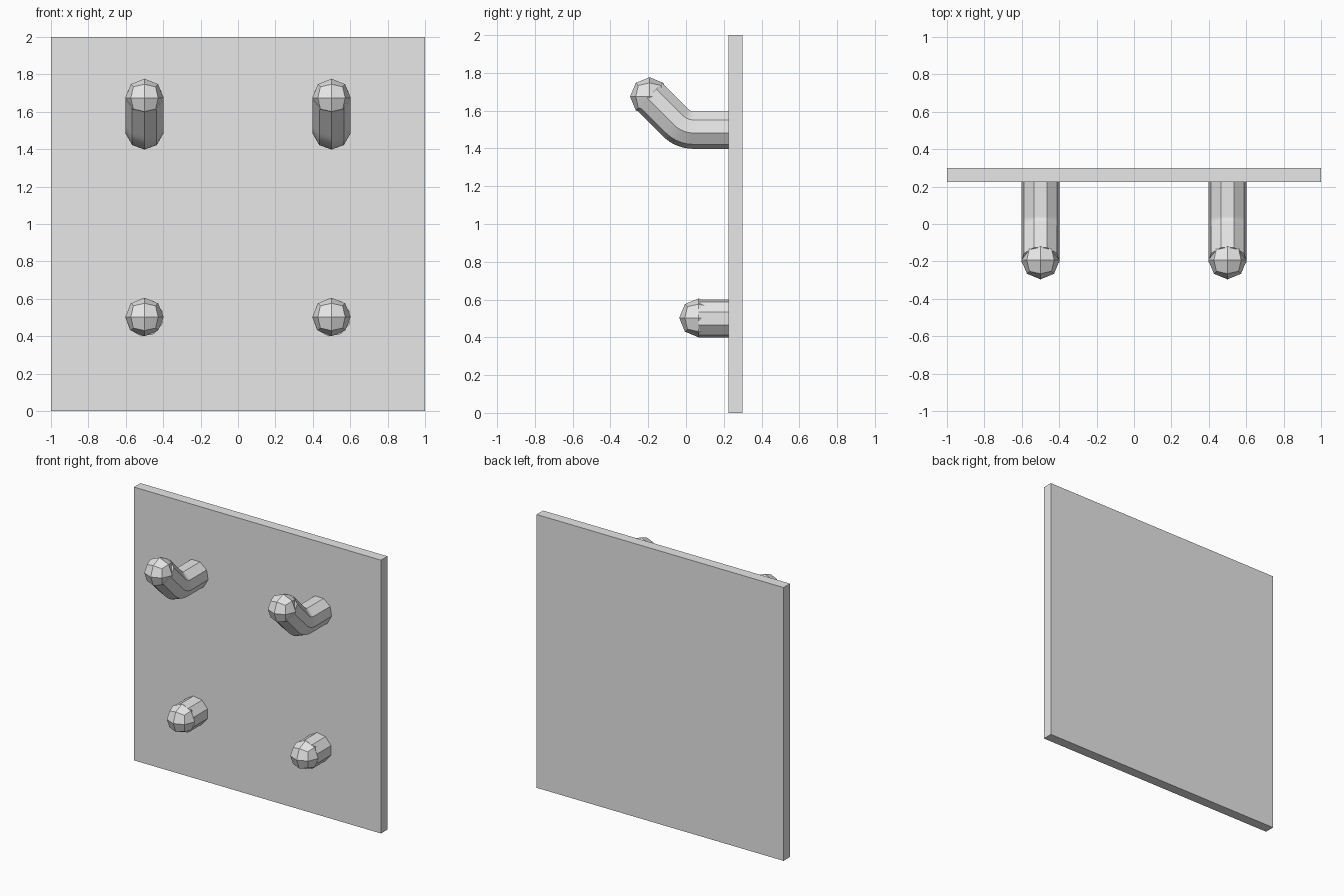
import bpy, bmesh, math
from mathutils import Vector, Matrix

cube = bpy.data.objects.get("Cube")
if cube:
    bpy.data.objects.remove(cube, do_unlink=True)

grey = bpy.data.materials.new("plain_grey")
grey.use_nodes = True
colour = (0.8, 0.8, 0.8, 1)
grey.diffuse_color = colour
grey.node_tree.nodes["Principled BSDF"].inputs["Base Color"].default_value = colour

SIDES, RADIUS = 9, 0.102


def finish(bm, name):
    bmesh.ops.recalc_face_normals(bm, faces=bm.faces[:])
    mesh = bpy.data.meshes.new(name)
    bm.to_mesh(mesh)
    bm.free()
    mesh.materials.append(grey)
    obj = bpy.data.objects.new(name, mesh)
    bpy.context.collection.objects.link(obj)
    return obj


def sweep(bm, path, x, spin):
    """Sweep a nine-sided ring along (y, z, pitch) points."""
    rings = []
    for y, z, pitch in path:
        up = Vector((0, math.sin(pitch), math.cos(pitch)))
        ring = []
        for i in range(SIDES):
            a = spin + math.tau * i / SIDES
            offset = Vector((1, 0, 0)) * math.sin(a) + up * math.cos(a)
            ring.append(bm.verts.new(Vector((x, y, z)) + offset * RADIUS))
        rings.append(ring)
    for a, b in zip(rings, rings[1:]):
        for i in range(SIDES):
            j = (i + 1) % SIDES
            bm.faces.new((a[i], a[j], b[j], b[i]))
    bm.faces.new(rings[0])
    bm.faces.new(rings[-1])


def ball(bm, centre):
    """Rounded tip: a once-divided cube pushed out to a sphere."""
    tip = bmesh.new()
    bmesh.ops.create_cube(tip, size=2)
    bmesh.ops.subdivide_edges(tip, edges=tip.edges[:], cuts=1, use_grid_fill=True)
    for v in tip.verts:
        v.co = v.co.normalized() * 0.103 + Vector(centre)
    mesh = bpy.data.meshes.new("tip")
    tip.to_mesh(mesh)
    tip.free()
    bm.from_mesh(mesh)
    bpy.data.meshes.remove(mesh)


# Backing board
bm = bmesh.new()
bmesh.ops.create_cube(bm, size=1, matrix=Matrix.Translation((0, 0.2625, 1))
                      @ Matrix.Diagonal((2, 0.075, 2, 1)))
finish(bm, "backing_board")

# Hook centre line: straight shank, 45 degree bend, rising arm
BEND, START, STEPS = 0.13, 0.04, 8
hook_path = [(0.23, 1.5, 0)]
for i in range(STEPS + 1):
    a = math.pi / 4 * i / STEPS
    hook_path.append((START - BEND * math.sin(a), 1.5 + BEND * (1 - math.cos(a)), a))
y, z, a = hook_path[-1]
end_y = -0.193
end_z = z + y - end_y
hook_path.append((end_y, end_z, a))

for side, x in (("right", -0.5), ("left", 0.5)):
    # Upper bent hook
    bm = bmesh.new()
    sweep(bm, hook_path, x, math.pi)
    ball(bm, (x, end_y, end_z - 0.005))
    hook = finish(bm, side + "_hook")

    # Lower straight peg
    bm = bmesh.new()
    sweep(bm, [(0.23, 0.5, 0), (0.067, 0.5, 0)], x, -math.pi / 2)
    ball(bm, (x, 0.067, 0.503))
    finish(bm, side + "_peg")
